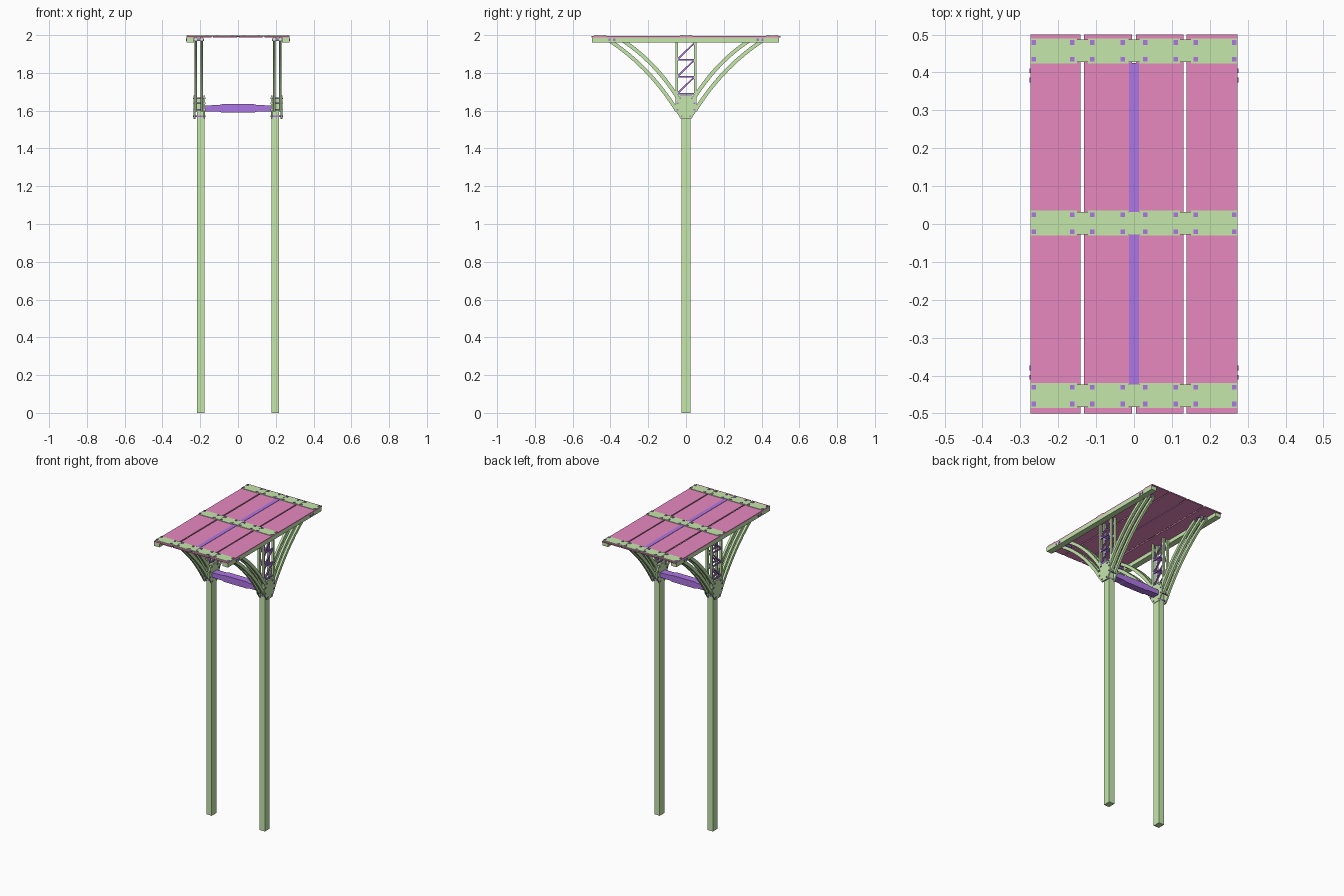
import bpy, bmesh, math
from mathutils import Vector

if "Cube" in bpy.data.objects:
    bpy.data.objects.remove(bpy.data.objects["Cube"])


def material(name, col):
    m = bpy.data.materials.new(name)
    m.diffuse_color = (*col, 1)
    m.use_nodes = True
    m.node_tree.nodes["Principled BSDF"].inputs["Base Color"].default_value = m.diffuse_color
    return m


GREEN = material("green", (0.56, 0.80, 0.41))
PINK = material("pink", (0.80, 0.25, 0.52))
PURPLE = material("purple", (0.42, 0.18, 0.78))


def finish(name, bm, mat):
    bmesh.ops.recalc_face_normals(bm, faces=bm.faces)
    me = bpy.data.meshes.new(name)
    bm.to_mesh(me)
    bm.free()
    me.materials.append(mat)
    ob = bpy.data.objects.new(name, me)
    bpy.context.collection.objects.link(ob)
    return ob


def boxes(name, mat, spans):
    """One object made of boxes, each (x0, x1, y0, y1, z0, z1)."""
    bm = bmesh.new()
    for x0, x1, y0, y1, z0, z1 in spans:
        vs = bmesh.ops.create_cube(bm, size=1)["verts"]
        for v in vs:
            v.co = (x1 if v.co.x > 0 else x0, y1 if v.co.y > 0 else y0, z1 if v.co.z > 0 else z0)
    return finish(name, bm, mat)


def prism(bm, pts, axis, a, b):
    """Extrude a closed profile along x ('x': pts are y,z) or y ('y': pts are x,z)."""
    def mk(p, t):
        return bm.verts.new((t, *p) if axis == 'x' else (p[0], t, p[1]))
    lo, hi = [mk(p, a) for p in pts], [mk(p, b) for p in pts]
    n = len(pts)
    bm.faces.new(lo)
    bm.faces.new(hi[::-1])
    for i in range(n):
        bm.faces.new((lo[i], lo[(i + 1) % n], hi[(i + 1) % n], hi[i]))


def band(p0, pc, p1, w, n=12):
    """Outline of a curved bar following a quadratic curve."""
    p0, pc, p1 = Vector(p0), Vector(pc), Vector(p1)
    up, down = [], []
    for i in range(n + 1):
        t = i / n
        p = p0 * (1 - t) ** 2 + pc * 2 * t * (1 - t) + p1 * t * t
        d = ((pc - p0) * (1 - t) + (p1 - pc) * t).normalized()
        q = Vector((-d.y, d.x)) * w / 2
        up.append(p + q)
        down.append(p - q)
    return up + down[::-1]


def strut(bm, a, b, w, x0, x1):
    a, b = Vector(a), Vector(b)
    prism(bm, band(a, (a + b) / 2, b, w, 1), 'x', x0, x1)


PLANES = [(0.185, 0.199), (0.217, 0.231)]  # the two bar planes of each frame
GUSSET = [(-0.027, 1.555), (0.027, 1.555), (0.055, 1.60), (0.055, 1.645),
          (0.035, 1.68), (-0.035, 1.68), (-0.055, 1.645), (-0.055, 1.60)]
HOLES = [(0.022, 1.57), (0.045, 1.605), (0.045, 1.64), (0.03, 1.665)]

for side, s in (("left", -1), ("right", 1)):
    # post and roof side beam
    boxes(side + "_post", GREEN, [(s * 0.177, s * 0.217, -0.025, 0.025, 0, 1.67)])
    boxes(side + "_roof_beam", GREEN, [(s * 0.233, s * 0.273, -0.498, 0.492, 1.962, 1.987)])

    # gusset plates with bolts
    bm = bmesh.new()
    prism(bm, GUSSET, 'x', s * 0.174, s * 0.183)
    prism(bm, GUSSET, 'x', s * 0.226, s * 0.235)
    finish(side + "_gusset_plates", bm, GREEN)
    boxes(side + "_gusset_bolts", PURPLE,
          [(s * 0.171, s * 0.239, m * y - 0.004, m * y + 0.004, z - 0.004, z + 0.004)
           for y, z in HOLES for m in (-1, 1)])

    # curved braces, upper and lower in both planes
    bm = bmesh.new()
    for x0, x1 in PLANES:
        for m in (-1, 1):
            for p0, pc, p1 in (((0.048, 1.60), (0.195, 1.836), (0.415, 1.978)),
                               ((0.032, 1.65), (0.16, 1.86), (0.345, 1.978))):
                pts = [(m * p.x, p.y) for p in band(p0, pc, p1, 0.02)]
                prism(bm, pts, 'x', s * x0, s * x1)
    finish(side + "_curved_braces", bm, GREEN)

    # bolts joining braces to beam
    boxes(side + "_brace_bolts", PURPLE,
          [(s * 0.18, s * 0.276, m * y - 0.006, m * y + 0.006, 1.969, 1.981)
           for y in (0.38, 0.405) for m in (-1, 1)])

    # lattice tower
    boxes(side + "_tower_uprights", GREEN,
          [(s * x0, s * x1, m * 0.043, m * 0.056, 1.64, 1.985)
           for x0, x1 in PLANES for m in (-1, 1)])
    bm = bmesh.new()
    for x0, x1 in PLANES:
        for z in (1.69, 1.78, 1.87):
            strut(bm, (-0.046, z), (0.046, z), 0.009, s * (x0 + 0.003), s * (x1 - 0.003))
            strut(bm, (-0.046, z), (0.046, z + 0.09), 0.009, s * (x0 + 0.003), s * (x1 - 0.003))
    finish(side + "_tower_lacing", bm, PURPLE)

# tie beam, thicker in the middle
bm = bmesh.new()
tie = [(-0.19, 1.597), (-0.1, 1.595), (-0.085, 1.59), (0.085, 1.59), (0.1, 1.595), (0.19, 1.597),
       (0.19, 1.627), (0.1, 1.63), (0.085, 1.634), (-0.085, 1.634), (-0.1, 1.63), (-0.19, 1.627)]
prism(bm, tie, 'y', -0.025, 0.025)
finish("tie_beam", bm, PURPLE)

# roof panels and centre strip
boxes("roof_panels", PINK, [(a, b, -0.5, 0.5, 1.987, 1.994) for a, b in
                            ((-0.273, -0.141), (-0.132, -0.005), (0.005, 0.131), (0.139, 0.273))])
boxes("centre_strip", PURPLE, [(-0.013, 0.013, -0.425, 0.425, 1.991, 1.996)])

# cross straps with narrow raised links over the joints, and their bolts
straps, links, bolts = [], [], []
for y in (-0.453, 0.002, 0.457):
    for a, b in ((-0.273, -0.15), (-0.122, -0.015), (0.015, 0.122), (0.15, 0.273)):
        straps.append((a, b, y - 0.033, y + 0.033, 1.993, 1.997))
    for c in (-0.136, 0, 0.136):
        links.append((c - 0.018, c + 0.018, y - 0.03, y + 0.03, 1.992, 1.9985))
    for x in (0.265, 0.163, 0.11, 0.03):
        for m in (-1, 1):
            for dy in (-0.022, 0.022):
                bolts.append((m * x - 0.006, m * x + 0.006, y + dy - 0.006, y + dy + 0.006, 1.99, 2.0))
boxes("cross_straps", GREEN, straps)
boxes("strap_links", GREEN, links)
boxes("strap_bolts", PURPLE, bolts)
